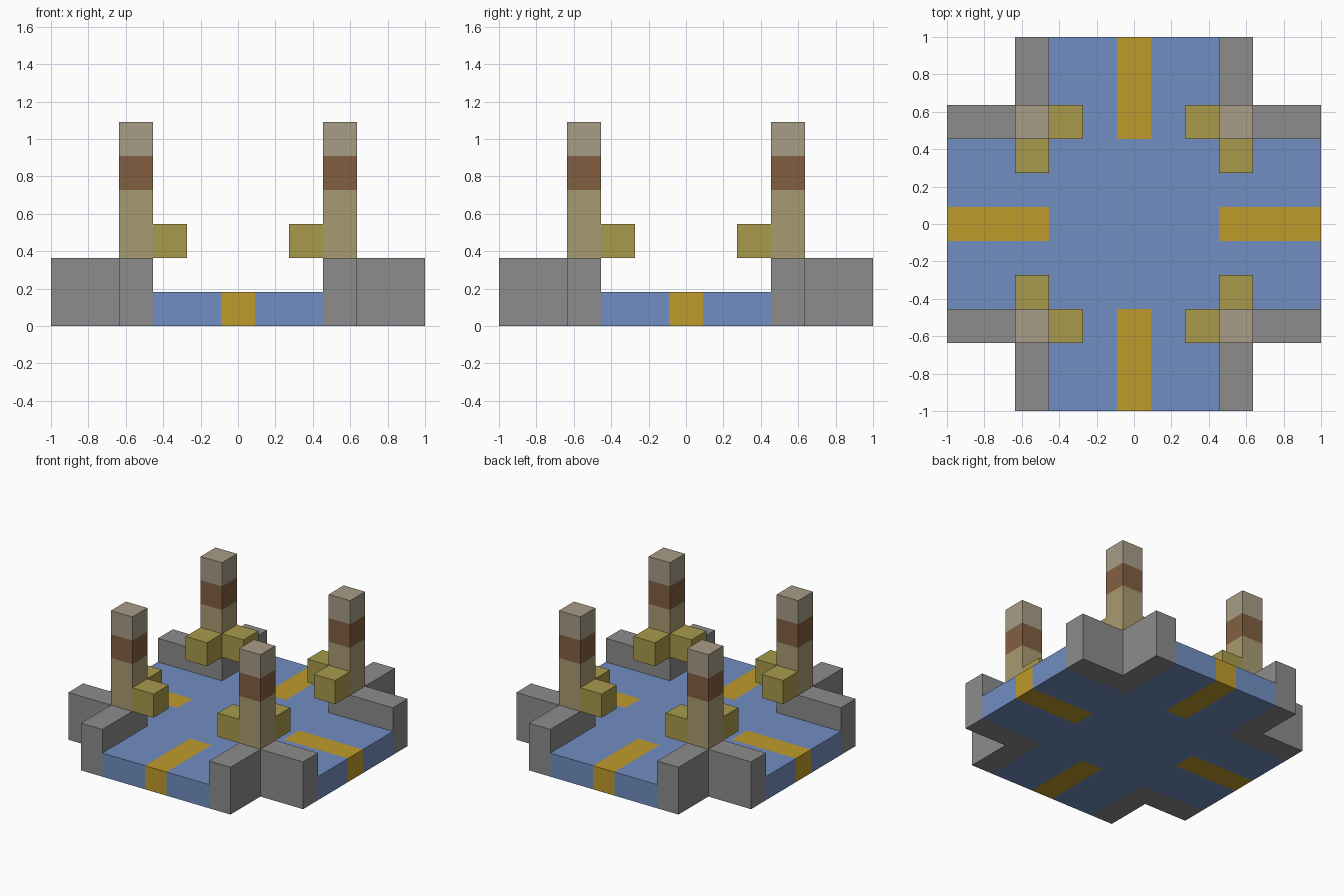
import bpy
import bmesh

if "Cube" in bpy.data.objects:
    bpy.data.objects.remove(bpy.data.objects["Cube"], do_unlink=True)

U = 2 / 11  # edge of one block


def material(name, rgb):
    lin = [((c / 255 + 0.055) / 1.055) ** 2.4 for c in rgb]
    mat = bpy.data.materials.new(name)
    mat.use_nodes = True
    mat.diffuse_color = (*lin, 1)
    bsdf = mat.node_tree.nodes["Principled BSDF"]
    bsdf.inputs["Base Color"].default_value = (*lin, 1)
    bsdf.inputs["Roughness"].default_value = 0.9
    return mat


BLUE = material("blue floor", (113, 142, 193))
GOLD = material("gold stripe", (191, 155, 43))
GREY = material("grey stone", (140, 140, 140))
TAN = material("tan post", (169, 155, 112))
BROWN = material("brown band", (130, 95, 65))
PALE = material("pale cap", (167, 156, 134))
OLIVE = material("olive block", (169, 154, 76))


def turn(points, quarter):
    """Rotate outline points by quarter turns about the z axis."""
    for _ in range(quarter):
        points = [(-y, x) for x, y in points]
    return points


def rect(x0, y0, x1, y1):
    return [(x0, y0), (x1, y0), (x1, y1), (x0, y1)]


def prism(name, outline, levels, mats):
    """Stack an outline through the levels, one material per band."""
    bm = bmesh.new()
    rings = [[bm.verts.new((x * U, y * U, z * U)) for x, y in outline] for z in levels]
    n = len(outline)
    for band, (low, high) in enumerate(zip(rings, rings[1:])):
        for i in range(n):
            j = (i + 1) % n
            bm.faces.new((low[i], low[j], high[j], high[i])).material_index = band
    bm.faces.new(rings[0][::-1])
    bm.faces.new(rings[-1]).material_index = len(mats) - 1
    bmesh.ops.recalc_face_normals(bm, faces=bm.faces)
    mesh = bpy.data.meshes.new(name)
    bm.to_mesh(mesh)
    bm.free()
    for mat in mats:
        mesh.materials.append(mat)
    obj = bpy.data.objects.new(name, mesh)
    bpy.context.collection.objects.link(obj)
    return obj


# Cross-shaped floor with a slot in each arm for a stripe
arm = [(-2.5, -2.5), (-2.5, -5.5), (-0.5, -5.5), (-0.5, -2.5),
       (0.5, -2.5), (0.5, -5.5), (2.5, -5.5)]
floor_outline = [p for q in range(4) for p in turn(arm, q)]
prism("floor", floor_outline, (0, 1), [BLUE])

# Stripes filling the slots
for q, side in enumerate(("front", "left", "back", "right")):
    prism(f"{side}_stripe", turn(rect(-0.5, -5.5, 0.5, -2.5), q), (0, 1), [GOLD])

# Corner walls, banded posts and the blocks hanging off each post
wall = [(2.5, 2.5), (5.5, 2.5), (5.5, 3.5), (3.5, 3.5), (3.5, 5.5), (2.5, 5.5)]
for q, corner in enumerate(("back_left", "back_right", "front_right", "front_left")):
    prism(f"{corner}_wall", turn(wall, q), (0, 2), [GREY])
    prism(f"{corner}_post", turn(rect(2.5, 2.5, 3.5, 3.5), q), (2, 4, 5, 6), [TAN, BROWN, PALE])
    prism(f"{corner}_block_a", turn(rect(1.5, 2.5, 2.5, 3.5), q), (2, 3), [OLIVE])
    prism(f"{corner}_block_b", turn(rect(2.5, 1.5, 3.5, 2.5), q), (2, 3), [OLIVE])
